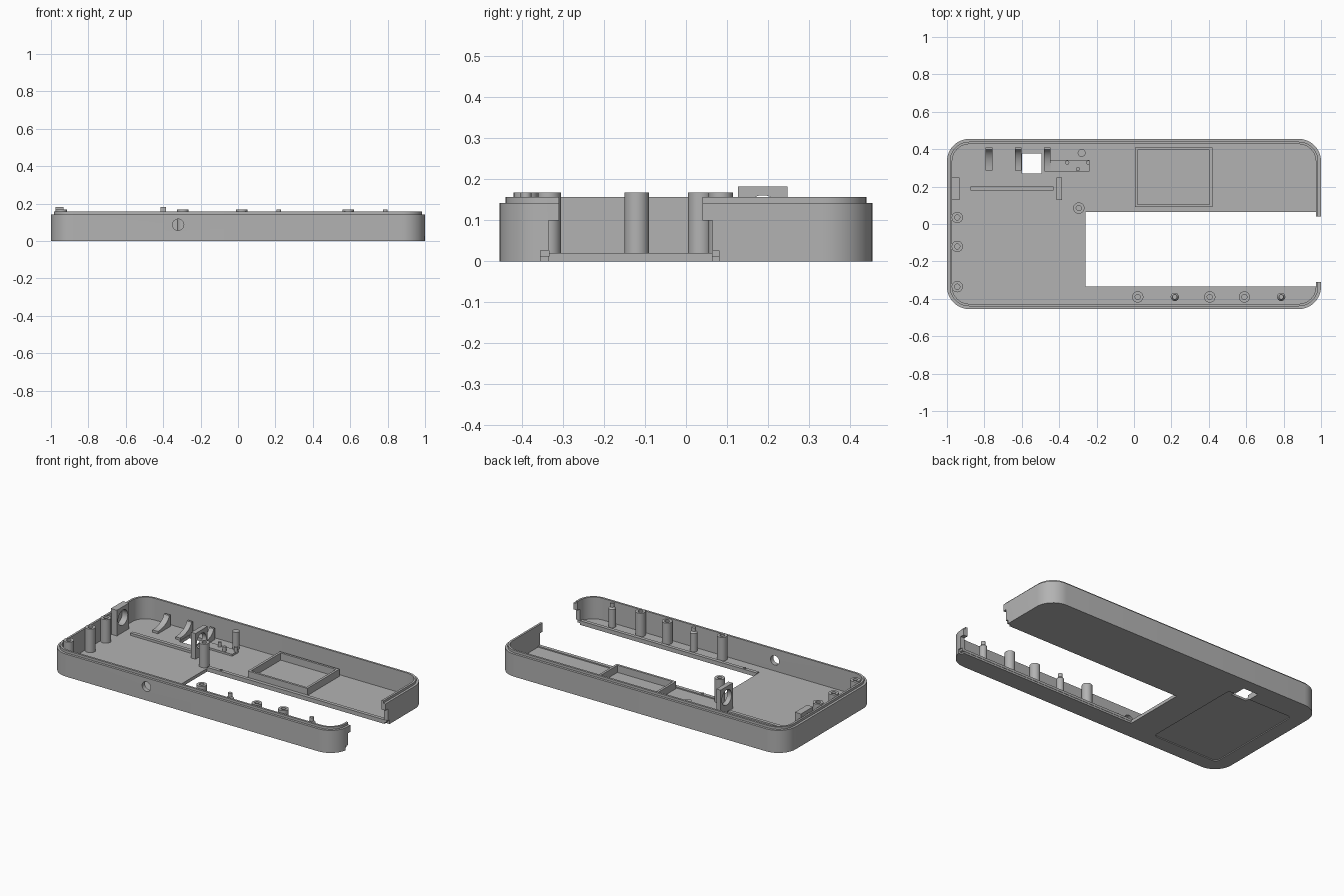
import bpy, bmesh
from math import sin, cos, pi, radians
from mathutils import Matrix

old = bpy.data.objects.get("Cube")
if old:
    bpy.data.objects.remove(old, do_unlink=True)

grey = bpy.data.materials.new("matte grey")
grey.use_nodes = True
grey.diffuse_color = (0.45, 0.45, 0.45, 1)
grey.node_tree.nodes["Principled BSDF"].inputs["Base Color"].default_value = (0.45, 0.45, 0.45, 1)

FLOOR = 0.02


def finish(name, bm, smooth=True):
    bmesh.ops.recalc_face_normals(bm, faces=bm.faces)
    mesh = bpy.data.meshes.new(name)
    bm.to_mesh(mesh)
    bm.free()
    mesh.materials.append(grey)
    ob = bpy.data.objects.new(name, mesh)
    bpy.context.collection.objects.link(ob)
    if smooth:
        shade(ob)
    return ob


def activate(ob):
    bpy.ops.object.select_all(action='DESELECT')
    ob.select_set(True)
    bpy.context.view_layer.objects.active = ob


def shade(ob):
    activate(ob)
    bpy.ops.object.shade_smooth_by_angle(angle=radians(30))


def stack(name, loops, closed=False):
    """Join loops of points into a solid, capped or closed on itself."""
    bm = bmesh.new()
    rings = [[bm.verts.new(p) for p in loop] for loop in loops]
    pairs = list(zip(rings, rings[1:]))
    if closed:
        pairs.append((rings[-1], rings[0]))
    else:
        bm.faces.new(rings[0])
        bm.faces.new(rings[-1])
    for a, b in pairs:
        for i in range(len(a)):
            j = (i + 1) % len(a)
            bm.faces.new((a[i], a[j], b[j], b[i]))
    return finish(name, bm)


def rounded(x0, x1, y0, y1, r, z, n=10):
    pts = []
    corners = ((x1 - r, y1 - r), (x0 + r, y1 - r), (x0 + r, y0 + r), (x1 - r, y0 + r))
    for k, (cx, cy) in enumerate(corners):
        for i in range(n + 1):
            a = (k + i / n) * pi / 2
            pts.append((cx + r * cos(a), cy + r * sin(a), z))
    return pts


def box(name, x0, x1, y0, y1, z0, z1):
    bm = bmesh.new()
    m = Matrix.Translation(((x0 + x1) / 2, (y0 + y1) / 2, (z0 + z1) / 2))
    m = m @ Matrix.Diagonal((x1 - x0, y1 - y0, z1 - z0, 1))
    bmesh.ops.create_cube(bm, size=1, matrix=m)
    return finish(name, bm, False)


def lathe(name, x, y, profile, n=28):
    """Revolve (radius, height) points about a vertical axis."""
    loops = [[(x + r * cos(2 * pi * i / n), y + r * sin(2 * pi * i / n), z)
              for i in range(n)] for r, z in profile]
    return stack(name, loops)


def rod(name, centre, r, length, axis):
    bm = bmesh.new()
    m = Matrix.Translation(centre) @ Matrix.Rotation(pi / 2, 4, axis)
    bmesh.ops.create_cone(bm, cap_ends=True, segments=32, radius1=r, radius2=r,
                          depth=length, matrix=m)
    return finish(name, bm)


def cut(ob, cutter):
    cutter.hide_render = True
    mod = ob.modifiers.new("cut", 'BOOLEAN')
    mod.operation = 'DIFFERENCE'
    mod.solver = 'EXACT'
    mod.object = cutter
    activate(ob)
    bpy.ops.object.modifier_apply(modifier=mod.name)
    bpy.data.objects.remove(cutter, do_unlink=True)


# Tray shell: outer wall, stepped lip, inner wall and floor
steps = [(0, 0), (0, 0.142), (0.015, 0.142), (0.015, 0.157), (0.028, 0.157), (0.028, FLOOR)]
shell = stack("case_shell", [rounded(-1 + d, 1 - d, -0.455 + d, 0.455 - d, 0.12 - d, z)
                             for d, z in steps])
cut(shell, box("window_cutter", -0.26, 1.1, -0.335, 0.065, -0.1, 0.1))
cut(shell, box("end_gap_cutter", 0.95, 1.1, -0.31, 0.04, -0.1, 0.3))
cut(shell, box("end_notch_cutter", 0.975, 1.1, -0.355, 0.08, -0.1, 0.026))
cut(shell, box("square_hole_cutter", -0.6, -0.495, 0.27, 0.377, -0.1, 0.1))
cut(shell, rod("round_hole_cutter", (-0.32, -0.44, 0.087), 0.03, 0.1, 'X'))
cut(shell, stack("panel_recess_cutter", [rounded(-0.91, -0.45, -0.36, 0.3, 0.025, z)
                                         for z in (-0.05, 0.006)]))
shade(shell)

# Slide rails along the window
for side, y0, y1 in (("front", -0.355, -0.333), ("back", 0.063, 0.085)):
    box(side + "_rail", -0.26, 0.99, y0, y1, 0.012, 0.027)
    lathe(side + "_rail_stop", -0.17, (y0 + y1) / 2, [(0.007, FLOOR), (0.007, 0.034)], 12)

# Screw posts with bores
posts = [(-0.945, 0.035, 0.168), (-0.945, -0.12, 0.168), (-0.945, -0.335, 0.168),
         (-0.295, 0.085, 0.168), (0.02, -0.39, 0.168), (0.405, -0.39, 0.155),
         (0.59, -0.39, 0.168)]
for i, (x, y, top) in enumerate(posts):
    lathe(f"screw_post_{i + 1}", x, y,
          [(0.03, 0.01), (0.03, top), (0.014, top), (0.014, 0.06)])

# Stepped locating pins
for i, x in enumerate((0.218, 0.787)):
    lathe(f"locating_pin_{i + 1}", x, -0.39,
          [(0.022, 0.01), (0.022, 0.135), (0.013, 0.145), (0.013, 0.168)])
lathe("plain_post", -0.28, 0.38, [(0.021, 0.01), (0.021, 0.13)])

# Pierced bearing blocks and the low rib between them
for side, x0, x1 in (("outer", -0.975, -0.933), ("inner", -0.415, -0.385)):
    block = box(side + "_bearing_block", x0, x1, 0.127, 0.248, 0.01, 0.182)
    cut(block, rod("bearing_cutter", ((x0 + x1) / 2, 0.187, 0.113), 0.048, 0.1, 'Y'))
    shade(block)
box("low_rib", -0.875, -0.43, 0.178, 0.2, 0.01, 0.035)

# Concave cradle clips beside the square hole
for i, (x0, x1) in enumerate(((-0.795, -0.757), (-0.635, -0.602), (-0.48, -0.447))):
    arc = [(0.285 + 0.115 * sin(t * pi / 16), 0.105 - 0.07 * cos(t * pi / 16)) for t in range(8)]
    outline = [(0.285, 0.01)] + arc + [(0.41, 0.092), (0.41, 0.01)]
    stack(f"cradle_clip_{i + 1}", [[(x, y, z) for y, z in outline] for x in (x0, x1)])

# Small switch mount with pins
box("switch_mount", -0.478, -0.237, 0.28, 0.343, 0.01, 0.032)
for i, (x, y) in enumerate(((-0.357, 0.328), (-0.3, 0.293), (-0.245, 0.328))):
    lathe(f"switch_pin_{i + 1}", x, y, [(0.011, FLOOR), (0.011, 0.06)], 16)

# Open rectangular frame
frame = box("component_frame", 0.005, 0.42, 0.09, 0.41, 0.01, 0.065)
cut(frame, box("frame_cutter", 0.02, 0.405, 0.104, 0.396, 0.0, 0.1))
